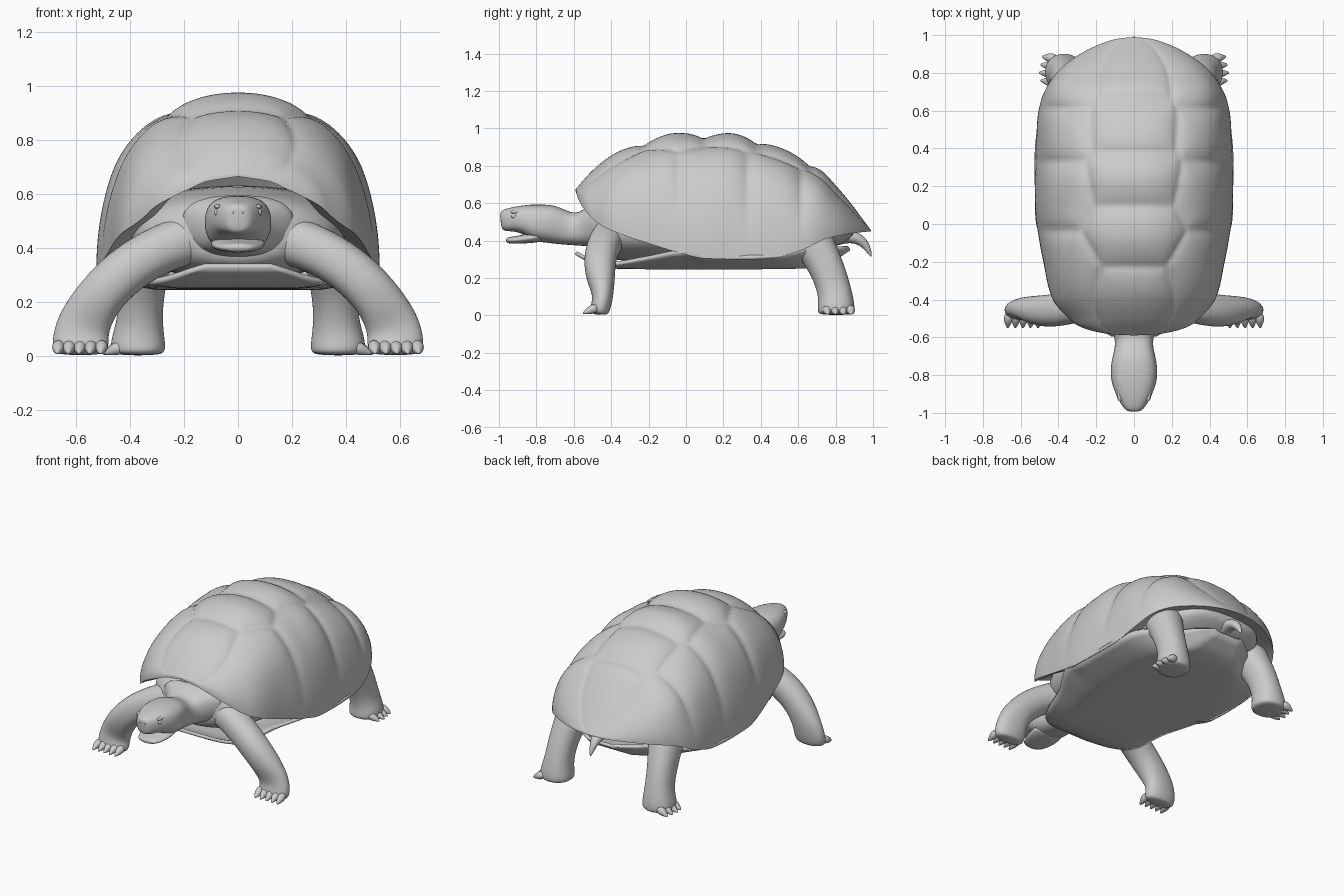
import bpy, bmesh, math
from mathutils import Vector, Matrix

cube = bpy.data.objects.get("Cube")
if cube:
    bpy.data.objects.remove(cube, do_unlink=True)

grey = bpy.data.materials.new("stone_grey")
grey.use_nodes = True
grey.diffuse_color = (0.6, 0.6, 0.6, 1)
grey.node_tree.nodes["Principled BSDF"].inputs["Base Color"].default_value = (0.6, 0.6, 0.6, 1)

UP, ACROSS = Vector((0, 0, 1)), Vector((0, 1, 0))


def spline(points, t):
    """Smooth interpolation through (t, value) pairs."""
    def slope(i):
        a, b = points[max(i - 1, 0)], points[min(i + 1, len(points) - 1)]
        return (b[1] - a[1]) / (b[0] - a[0])
    t = min(max(t, points[0][0]), points[-1][0])
    i = 0
    while i < len(points) - 2 and t > points[i + 1][0]:
        i += 1
    (t0, v0), (t1, v1) = points[i], points[i + 1]
    d = t1 - t0
    k = (t - t0) / d
    bend = k * (1 - k)
    return (v0 + (v1 - v0) * k * k * (3 - 2 * k)
            + d * bend * (slope(i) * (1 - k) - slope(i + 1) * k))


def power(v, p):
    return math.copysign(abs(v) ** p, v)


def finish(name, bm, subdivide=0, thickness=0, mirror=False):
    bmesh.ops.remove_doubles(bm, verts=bm.verts, dist=0.0005)
    bmesh.ops.recalc_face_normals(bm, faces=bm.faces)
    mesh = bpy.data.meshes.new(name)
    bm.to_mesh(mesh)
    bm.free()
    mesh.materials.append(grey)
    obj = bpy.data.objects.new(name, mesh)
    bpy.context.collection.objects.link(obj)
    bpy.ops.object.select_all(action='DESELECT')
    obj.select_set(True)
    bpy.context.view_layer.objects.active = obj
    bpy.ops.object.shade_smooth_by_angle(angle=math.radians(60))
    if thickness:
        solid = obj.modifiers.new("thickness", 'SOLIDIFY')
        solid.thickness, solid.offset = thickness, 0
    if mirror:
        obj.modifiers.new("mirror", 'MIRROR')
    if subdivide:
        sub = obj.modifiers.new("smooth", 'SUBSURF')
        sub.levels = sub.render_levels = subdivide


def skin(bm, rows, closed):
    """Bridge equal rows of points with quads."""
    rows = [[bm.verts.new(p) for p in row] for row in rows]
    n = len(rows[0])
    for a, b in zip(rows, rows[1:]):
        for j in range(n if closed else n - 1):
            k = (j + 1) % n
            bm.faces.new((a[j], a[k], b[k], b[j]))
    if closed:
        bm.faces.new(rows[0])
        bm.faces.new(rows[-1])


def loft(bm, rings, ref, sides=16, square=2.2):
    """Limb through rings of (x, y, z, half width, half depth)."""
    centres = [Vector(r[:3]) for r in rings]
    rows = []
    for i, ring in enumerate(rings):
        t = centres[min(i + 1, len(rings) - 1)] - centres[max(i - 1, 0)]
        a = t.cross(ref).normalized()
        b = a.cross(t).normalized()
        row = []
        for j in range(sides):
            ang = math.tau * j / sides
            row.append(centres[i] + a * ring[3] * power(math.cos(ang), 2 / square)
                       + b * ring[4] * power(math.sin(ang), 2 / square))
        rows.append(row)
    skin(bm, rows, True)


# Carapace: domed sections between a ridge line and a rim line, grooved into scutes
ridge = [(-.59, .675), (-.5, .77), (-.38, .855), (-.25, .91), (-.1, .956), (0, .962), (.1, .955),
         (.25, .96), (.38, .925), (.5, .885), (.6, .84), (.72, .77), (.8, .685), (.88, .595),
         (.99, .455)]
rim = [(-.59, .665), (-.575, .62), (-.55, .575), (-.48, .5), (-.4, .455), (-.2, .385), (0, .325),
       (.1, .305), (.45, .305), (.62, .35), (.75, .41), (.9, .44), (.99, .45)]
outline = [(-.59, 0), (-.583, .13), (-.55, .27), (-.5, .345), (-.4, .43), (-.2, .48), (0, .515),
           (.15, .525), (.5, .515), (.6, .505), (.7, .475), (.8, .41), (.86, .345), (.92, .25),
           (.96, .16), (.982, .08), (.99, 0)]
seeds = [(0, y) for y in (-.4, -.05, .24, .52, .8)]
seeds += [(side, y) for side in (-.37, .37) for y in (-.24, .17, .49, .74)]


def scute(u, y):
    near = sorted(math.hypot(u - a, y - b) for a, b in seeds)
    return .014 * math.exp(-near[0] ** 2 / .03) - .02 * math.exp(-(near[1] - near[0]) / .07)


def carapace_point(s, phi):
    y = .2 + .79 * s
    width = spline(outline, y)
    n = 2.3 - .4 * s ** 4
    low, high = spline(rim, y), spline(ridge, y)
    out, rise = math.sin(phi), max(0, math.cos(phi))
    d = scute(.7 * phi / (math.pi / 2), y) * (1 - s ** 6) * min(1, rise * 1.8)
    return Vector((width * power(out, 2 / n) + d * out, y,
                   low + (high - low) * rise ** (2 / n) + d * rise))


def lip_point(s, side, inset):
    """Underside of the rim, tucked in towards the body."""
    y = .2 + .79 * s
    return Vector((side * spline(outline, y) * (1 - inset * 1.2), .2 + .79 * s * (1 - inset),
                   spline(rim, y) + inset * .2))


bm = bmesh.new()
rows = []
for i in range(131):
    s = -math.cos(math.pi * i / 130)
    dome = [carapace_point(s, math.pi * (j / 110 - .5)) for j in range(111)]
    left, right = ([lip_point(s, side, k) for k in (.03, .08, .15)] for side in (-1, 1))
    rows.append(left[::-1] + dome + right)
skin(bm, rows, False)
finish("carapace", bm)

# Plastron: flat belly plate curving up at the sides to meet the rim
edge_width = [(-.59, .12), (-.53, .22), (-.42, .33), (-.2, .41), (-.03, .505), (.1, .52),
              (.5, .51), (.63, .43), (.72, .27), (.8, .2), (.87, .1)]
edge_height = [(-.59, .335), (-.5, .29), (-.4, .275), (-.2, .31), (0, .345), (.1, .318),
               (.45, .318), (.65, .35), (.87, .365)]
belly = [(-.59, .335), (-.5, .285), (-.38, .26), (.6, .26), (.75, .28), (.87, .355)]
bm = bmesh.new()
rows = []
for i in range(41):
    y = -.59 + 1.46 * i / 40
    w, high, low = (spline(c, y) for c in (edge_width, edge_height, belly))
    rows.append([(w * u, y, low + (high - low) * max(0, (abs(u) - .6) / .4) ** 1.2)
                 for u in (j / 12 - 1 for j in range(25))])
skin(bm, rows, False)
finish("plastron", bm, thickness=.02)

# Soft body inside the shell
bm = bmesh.new()
loft(bm, [(0, -.52, .455, .14, .1), (0, -.47, .455, .25, .13), (0, -.4, .45, .34, .155),
          (0, -.25, .45, .41, .17), (0, .1, .46, .45, .18), (0, .5, .46, .43, .17),
          (0, .72, .45, .35, .12), (0, .84, .455, .26, .07), (0, .9, .46, .18, .03)], UP)
finish("body", bm, 2)

# Head and neck
bm = bmesh.new()
loft(bm, [(0, -.992, .507, .03, .042), (0, -.978, .508, .055, .058), (0, -.92, .515, .09, .067),
          (0, -.86, .515, .115, .08), (0, -.8, .495, .128, .102), (0, -.72, .49, .122, .105),
          (0, -.64, .465, .097, .09), (0, -.57, .46, .11, .088), (0, -.5, .475, .18, .115),
          (0, -.42, .49, .27, .13)], UP, square=2.6)
finish("head_and_neck", bm, 2)

bm = bmesh.new()
loft(bm, [(0, -.965, .402, .05, .016), (0, -.92, .402, .082, .02), (0, -.84, .412, .104, .027),
          (0, -.75, .43, .1, .035)], UP)
finish("lower_jaw", bm, 2)


# Eyes, brow ridges and nostril rims
def bead(name, place, size):
    bm = bmesh.new()
    bmesh.ops.create_uvsphere(bm, u_segments=16, v_segments=10, radius=1,
                              matrix=Matrix.LocRotScale(Vector(place), None, Vector(size)))
    finish(name, bm, mirror=True)


bead("eyes", (.079, -.918, .532), (.01, .017, .014))
bead("brows", (.074, -.91, .553), (.014, .03, .009))
bead("nostrils", (.018, -.984, .532), (.007, .01, .006))


def toe(bm, base, tip, r):
    """Rounded toe ending in a claw."""
    base, tip = Vector(base), Vector(tip)
    steps = ((0, .9, .01), (.45, 1, .008), (.7, .65, .004), (1, .15, 0))
    loft(bm, [(*(base.lerp(tip, k) + UP * lift), r * s, r * s) for k, s, lift in steps], UP, 8, 2)


# Front legs, sprawled outwards
bm = bmesh.new()
loft(bm, [(.08, -.37, .455, .1, .1), (.22, -.41, .425, .092, .095), (.35, -.445, .365, .09, .09),
          (.45, -.462, .29, .09, .088), (.525, -.457, .205, .09, .079),
          (.57, -.444, .125, .1, .059), (.583, -.45, .065, .107, .054),
          (.583, -.463, .025, .104, .054), (.583, -.463, .003, .085, .04)], ACROSS)
for i in range(5):
    x = .503 + .04 * i
    toe(bm, (x, -.47, .034), (x + .006, -.553, .01), .027)
finish("front_legs", bm, 2, mirror=True)

# Hind legs, upright with toes turned out
bm = bmesh.new()
loft(bm, [(.31, .63, .47, .12, .13), (.34, .7, .36, .1, .105), (.358, .76, .24, .085, .094),
          (.363, .795, .13, .085, .092), (.37, .803, .06, .102, .099),
          (.37, .803, .02, .104, .102), (.37, .803, .002, .085, .085)], ACROSS)
for i in range(4):
    y = .75 + .042 * i
    toe(bm, (.41, y, .03), (.505 - .008 * abs(i - 1), y + .01, .008), .028)
finish("hind_legs", bm, 2, mirror=True)

# Short hooked tail
bm = bmesh.new()
loft(bm, [(0, .74, .4, .06, .05), (0, .85, .425, .05, .038), (0, .92, .415, .038, .034),
          (0, .965, .375, .024, .024), (0, .993, .312, .004, .004)], UP, 10, 2)
finish("tail", bm, 2)
